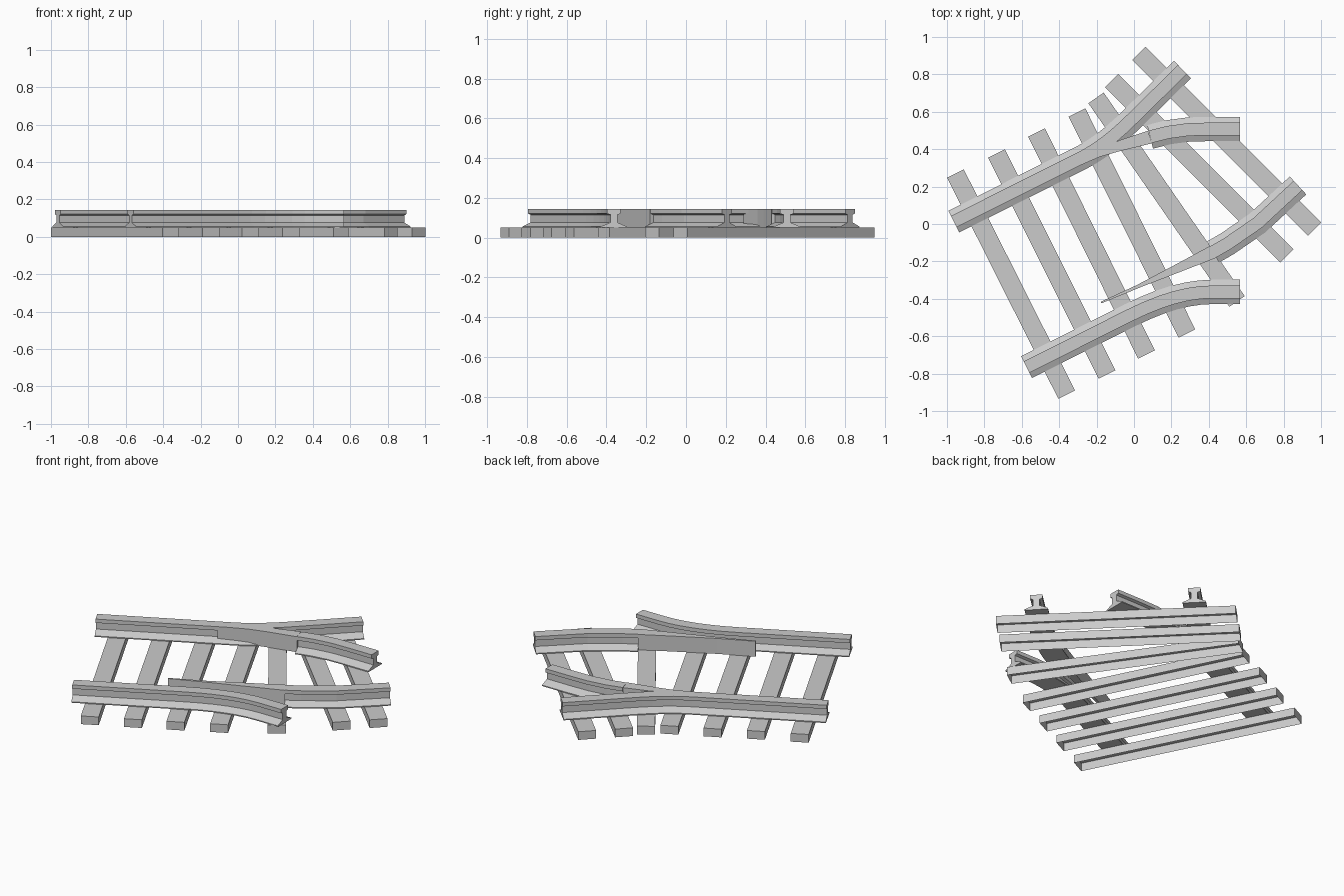
import bpy, bmesh
from mathutils import Vector

if "Cube" in bpy.data.objects:
    bpy.data.objects.remove(bpy.data.objects["Cube"])

TIE_TOP, RAIL_TOP = 0.05, 0.144


def make_object(name, bm):
    bmesh.ops.recalc_face_normals(bm, faces=bm.faces)
    mesh = bpy.data.meshes.new(name)
    bm.to_mesh(mesh)
    bm.free()
    ob = bpy.data.objects.new(name, mesh)
    bpy.context.collection.objects.link(ob)
    return ob


def loft(name, rings, closed_ring=True):
    """Skin a list of equal-length point rings and cap the ends."""
    bm = bmesh.new()
    vr = [[bm.verts.new(p) for p in r] for r in rings]
    n = len(vr[0])
    for a, b in zip(vr, vr[1:]):
        for i in range(n):
            j = (i + 1) % n
            bm.faces.new((a[i], a[j], b[j], b[i]))
    bm.faces.new(vr[0])
    bm.faces.new(vr[-1][::-1])
    return make_object(name, bm)


def tie(name, a, b, width=0.1):
    """Sleeper: a box open on its underside."""
    a, b = Vector(a), Vector(b)
    d = (b - a).normalized()
    s = Vector((-d.y, d.x)) * width / 2
    plan = [a + s, a - s, b - s, b + s]
    bm = bmesh.new()
    lo = [bm.verts.new((p.x, p.y, 0)) for p in plan]
    hi = [bm.verts.new((p.x, p.y, TIE_TOP)) for p in plan]
    bm.faces.new(hi)
    for i in range(4):
        j = (i + 1) % 4
        bm.faces.new((lo[i], lo[j], hi[j], hi[i]))
    ob = make_object(name, bm)
    if ob.data.polygons[0].normal.z < 0:
        ob.data.flip_normals()


def bend(p0, c, p1, n=6):
    p0, c, p1 = Vector(p0), Vector(c), Vector(p1)
    return [p0 * (1 - t) ** 2 + c * 2 * t * (1 - t) + p1 * t * t
            for t in (i / n for i in range(n + 1))]


# I-shaped rail section: half outline mirrored to the other side
HALF = [(0.065, TIE_TOP), (0.065, 0.056), (0.018, 0.076),
        (0.018, 0.115), (0.034, 0.121), (0.034, RAIL_TOP)]
SECTION = HALF + [(-x, z) for x, z in reversed(HALF)]


def rail(name, path):
    path = [Vector(p) for p in path]
    rings = []
    for i, p in enumerate(path):
        d0 = (p - path[max(i - 1, 0)]).normalized()
        d1 = (path[min(i + 1, len(path) - 1)] - p).normalized()
        t = (d0 + d1).normalized()
        k = 1 / max(t.dot(d1 if d1.length else d0), 0.5)
        s = Vector((t.y, -t.x)) * k
        rings.append([(p.x + s.x * x, p.y + s.y * x, z) for x, z in SECTION])
    loft(name, rings)


def blade(name, left, right):
    """Solid tapered switch blade between two plan edges."""
    loft(name, [[(*l, TIE_TOP), (*r, TIE_TOP), (*r, RAIL_TOP), (*l, RAIL_TOP)]
                for l, r in zip(left, right)])


# sleepers
TIES = [((-0.955, 0.27), (-0.36, -0.912)), ((-0.735, 0.377), (-0.144, -0.805)),
        ((-0.521, 0.489), (0.067, -0.698)), ((-0.305, 0.596), (0.283, -0.586)),
        ((-0.203, 0.674), (0.551, -0.414)), ((-0.12, 0.767), (0.818, -0.171)),
        ((0.027, 0.912), (0.966, -0.027))]
for i, (a, b) in enumerate(TIES):
    tie(f"sleeper_{i + 1}", a, b)

# outer stock rails
rail("stock_rail_upper", [(-0.963, 0.013)]
     + bend((-0.29, 0.35), (-0.155, 0.417), (-0.01, 0.562)) + [(0.259, 0.826)])
rail("stock_rail_lower", [(-0.575, -0.765)]
     + bend((-0.02, -0.487), (0.225, -0.363), (0.42, -0.363)) + [(0.568, -0.363)])

# inner rails leaving the switch
rail("branch_rail_upper", [(0.086, 0.466), (0.18, 0.49), (0.29, 0.505),
                           (0.40, 0.508), (0.568, 0.508)])
rail("branch_rail_lower", [(0.422, -0.15), (0.50, -0.105), (0.58, -0.05),
                           (0.66, 0.005), (0.877, 0.206)])

# tapered switch blades
blade("switch_blade_upper",
      [(-0.342, 0.298), (-0.18, 0.395), (-0.075, 0.449), (0.075, 0.499)],
      [(-0.342, 0.29), (-0.18, 0.36), (-0.075, 0.39), (0.095, 0.431)])
blade("switch_blade_lower",
      [(-0.178, -0.416), (0.016, -0.326), (0.22, -0.218), (0.405, -0.118)],
      [(-0.174, -0.424), (0.04, -0.336), (0.25, -0.255), (0.442, -0.18)])
